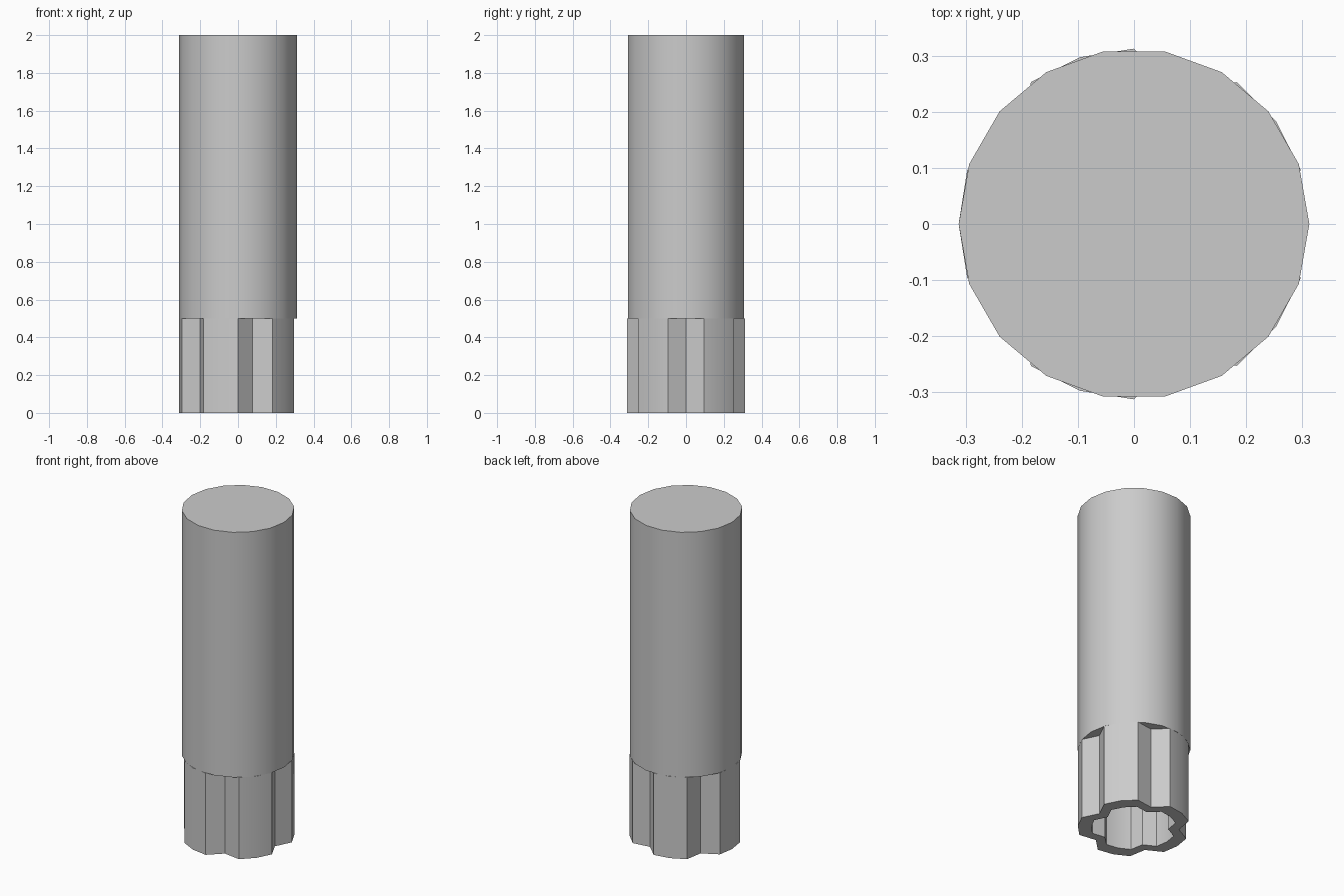
import bpy, bmesh
from math import sin, cos, tau, radians

if "Cube" in bpy.data.objects:
    bpy.data.objects.remove(bpy.data.objects["Cube"])

R = 0.3125


def finish(name, bm):
    bmesh.ops.recalc_face_normals(bm, faces=bm.faces)
    me = bpy.data.meshes.new(name)
    bm.to_mesh(me)
    bm.free()
    ob = bpy.data.objects.new(name, me)
    bpy.context.collection.objects.link(ob)
    bpy.ops.object.select_all(action='DESELECT')
    ob.select_set(True)
    bpy.context.view_layer.objects.active = ob
    bpy.ops.object.shade_smooth_by_angle(angle=radians(22))
    return ob


def ring(bm, radii, z):
    n = len(radii)
    return [bm.verts.new((r * cos(tau * i / n), r * sin(tau * i / n), z))
            for i, r in enumerate(radii)]


def bridge(bm, a, b):
    for i in range(len(a)):
        j = (i + 1) % len(a)
        bm.faces.new((a[i], a[j], b[j], b[i]))


def cylinder(name, z0, z1):
    bm = bmesh.new()
    low, high = ring(bm, [R] * 18, z0), ring(bm, [R] * 18, z1)
    bridge(bm, low, high)
    bm.faces.new(low)
    bm.faces.new(high)
    return finish(name, bm)


# Solid shaft in two stacked sections
cylinder("shaft", 0.5, 1.5)
cylinder("shaft_cap", 1.5, 2.0)

# Five-lobed hollow socket: every fourth side point is pushed inward
outer = [R * 0.8 if i % 4 == 0 else R for i in range(20)]
inner = [r * 0.76 for r in outer]
bm = bmesh.new()
o0, o1 = ring(bm, outer, 0), ring(bm, outer, 0.5)
i0, i1 = ring(bm, inner, 0), ring(bm, inner, 0.5)
for a, b in ((o0, o1), (o1, i1), (i1, i0), (i0, o0)):
    bridge(bm, a, b)
finish("lobed_socket", bm)
